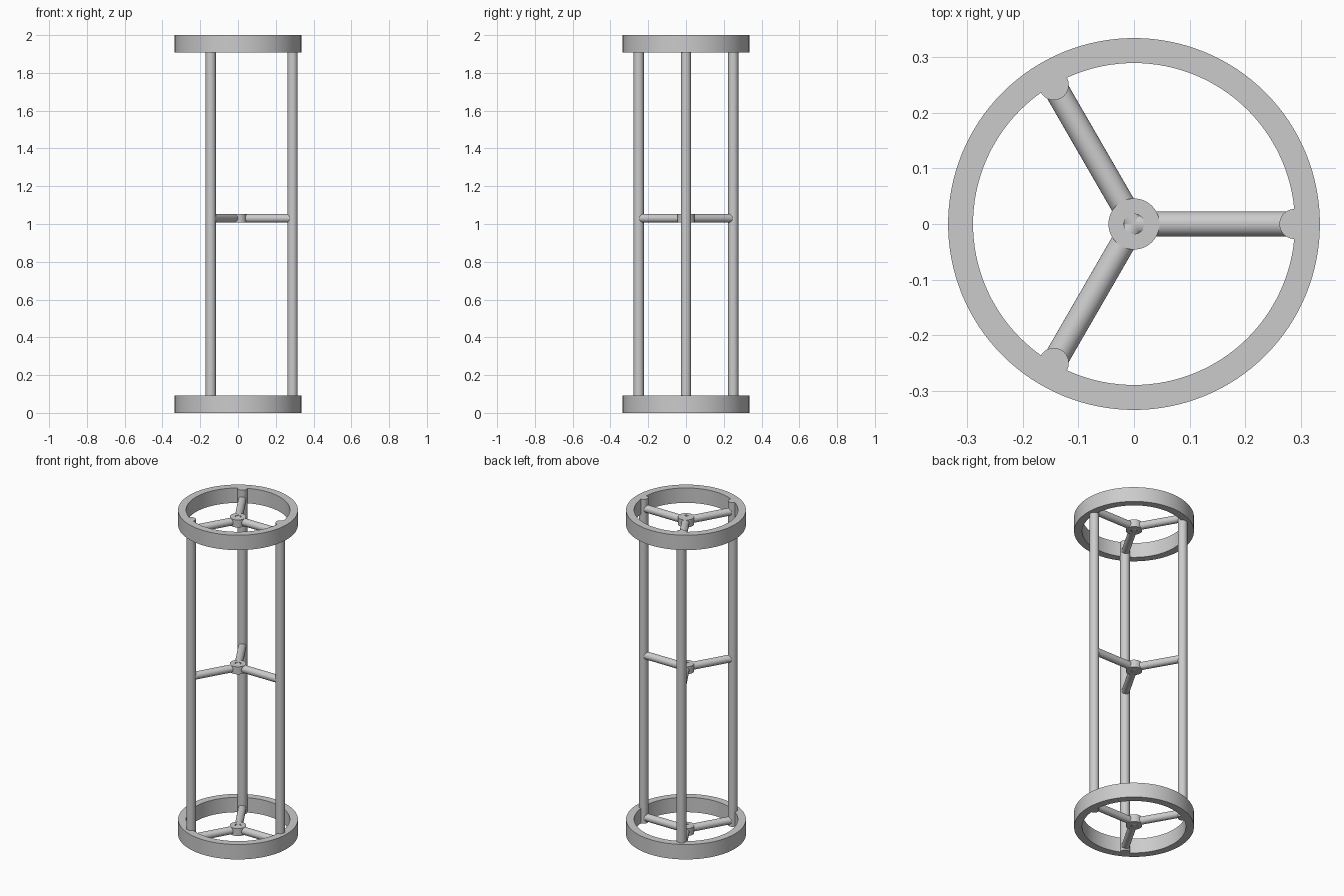
import bpy, bmesh, math
from mathutils import Matrix, Vector

cube = bpy.data.objects.get("Cube")
if cube:
    bpy.data.objects.remove(cube, do_unlink=True)

grey = bpy.data.materials.new("plain grey")
grey.use_nodes = True
colour = (0.6, 0.6, 0.6, 1)
grey.diffuse_color = colour
grey.node_tree.nodes["Principled BSDF"].inputs["Base Color"].default_value = colour


def finish(name, bm):
    """Turn a bmesh into a smooth-shaded object with sharp rims."""
    bmesh.ops.recalc_face_normals(bm, faces=bm.faces)
    mesh = bpy.data.meshes.new(name)
    bm.to_mesh(mesh)
    bm.free()
    mesh.materials.append(grey)
    obj = bpy.data.objects.new(name, mesh)
    bpy.context.collection.objects.link(obj)
    bpy.ops.object.select_all(action="DESELECT")
    obj.select_set(True)
    bpy.context.view_layer.objects.active = obj
    bpy.ops.object.shade_smooth_by_angle(angle=math.radians(35))
    return obj


def tube(name, outer, inner, low, high, segments):
    """Flat-ended ring: a rectangular profile spun about z."""
    bm = bmesh.new()
    corners = [(inner, low), (outer, low), (outer, high), (inner, high)]
    verts = [bm.verts.new((r, 0, z)) for r, z in corners]
    edges = [bm.edges.new((verts[i], verts[i - 1])) for i in range(4)]
    bmesh.ops.spin(bm, geom=verts + edges, cent=(0, 0, 0), axis=(0, 0, 1),
                   angle=math.tau, steps=segments, use_merge=True)
    bmesh.ops.remove_doubles(bm, verts=bm.verts, dist=1e-5)
    return finish(name, bm)


def rod(name, start, end, radius):
    """Capped cylinder between two points."""
    start, end = Vector(start), Vector(end)
    axis = end - start
    turn = axis.to_track_quat("Z", "Y").to_matrix().to_4x4()
    bm = bmesh.new()
    bmesh.ops.create_cone(bm, cap_ends=True, segments=48, radius1=radius,
                          radius2=radius, depth=axis.length,
                          matrix=Matrix.Translation((start + end) / 2) @ turn)
    return finish(name, bm)


HEIGHT, RING_HEIGHT = 2.0, 0.092
POST_CIRCLE, POST_RADIUS = 0.289, 0.027
SPOKE_RADIUS = 0.0225
posts = {"left": 0, "back_right": math.tau / 3, "front_right": -math.tau / 3}

# End rings
tube("bottom_ring", 0.335, 0.29, 0, RING_HEIGHT, 128)
tube("top_ring", 0.335, 0.29, HEIGHT - RING_HEIGHT, HEIGHT, 128)

# Upright posts
for side, angle in posts.items():
    x, y = POST_CIRCLE * math.cos(angle), POST_CIRCLE * math.sin(angle)
    rod(side + "_post", (x, y, 0), (x, y, HEIGHT), POST_RADIUS)

# Three-armed braces, each with a pierced hub
for level, z in {"bottom": 0.032, "middle": 1.03, "top": 1.936}.items():
    tube(level + "_hub", 0.046, 0.018, z - 0.023, z + 0.023, 48)
    for side, angle in posts.items():
        x, y = POST_CIRCLE * math.cos(angle), POST_CIRCLE * math.sin(angle)
        rod(f"{level}_{side}_spoke", (0, 0, z), (x, y, z), SPOKE_RADIUS)
